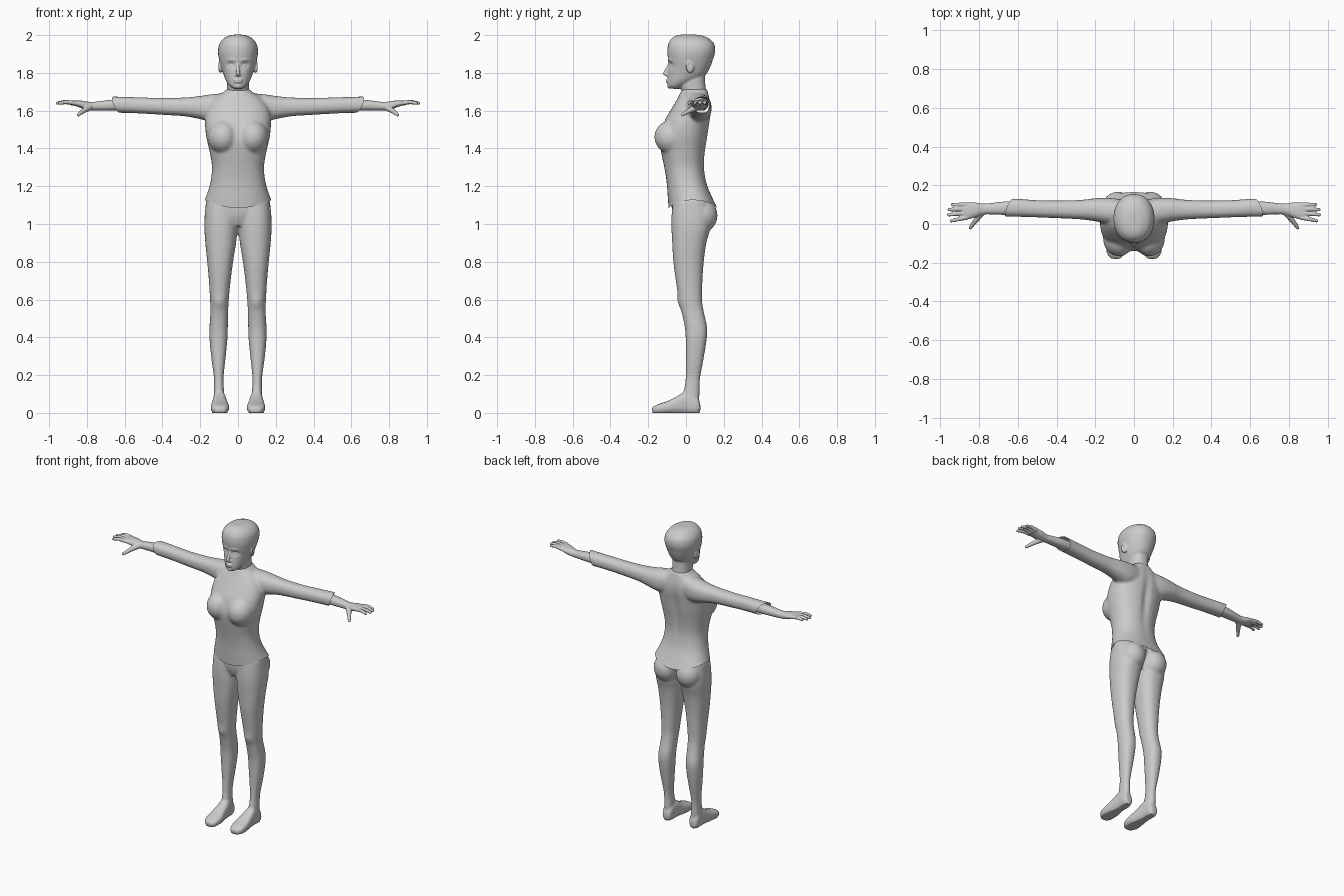
import bpy
import bmesh
import math
from mathutils import Vector, Matrix

cube = bpy.data.objects.get("Cube")
if cube:
    bpy.data.objects.remove(cube, do_unlink=True)

grey = bpy.data.materials.new("plain grey")
grey.use_nodes = True
grey.diffuse_color = (0.6, 0.6, 0.6, 1)
grey.node_tree.nodes["Principled BSDF"].inputs["Base Color"].default_value = (0.6, 0.6, 0.6, 1)

SIDES = (1, -1)


def smooth_rows(rows, steps=5):
    """Catmull-Rom interpolation between the stations of a loft."""
    out = []
    for i in range(len(rows) - 1):
        p0, p1 = rows[max(i - 1, 0)], rows[i]
        p2, p3 = rows[i + 1], rows[min(i + 2, len(rows) - 1)]
        for k in range(steps):
            t = k / steps
            out.append([b + 0.5 * t * (c - a + t * (2 * a - 5 * b + 4 * c - d + t * (3 * (b - c) + d - a)))
                        for a, b, c, d in zip(p0, p1, p2, p3)])
    out.append(list(rows[-1]))
    return out


def loft(bm, axis, rows, s=1, power=2.3, n=32):
    """Closed tube along an axis; each row is station, min a, max a, min b, max b."""
    rings = []
    for t, a0, a1, b0, b1 in smooth_rows(rows):
        ring = []
        for k in range(n):
            ang = math.tau * k / n
            c, d = math.cos(ang), math.sin(ang)
            a = (a0 + a1) / 2 + (a1 - a0) / 2 * math.copysign(abs(c) ** (2 / power), c)
            b = (b0 + b1) / 2 + (b1 - b0) / 2 * math.copysign(abs(d) ** (2 / power), d)
            x, y, z = {"x": (t, a, b), "y": (a, t, b), "z": (a, b, t)}[axis]
            ring.append(bm.verts.new((s * x, y, z)))
        rings.append(ring)
    for r, q in zip(rings, rings[1:]):
        for k in range(n):
            bm.faces.new((r[k], r[(k + 1) % n], q[(k + 1) % n], q[k]))
    bm.faces.new(rings[0])
    bm.faces.new(rings[-1])


def centred(rows):
    return [(z, -w, w, y0, y1) for z, w, y0, y1 in rows]


def ball(bm, centre, radii):
    m = Matrix.Translation(centre) @ Matrix.Diagonal((*radii, 1))
    bmesh.ops.create_uvsphere(bm, u_segments=24, v_segments=14, radius=1, matrix=m)


def segment(bm, a, b, r1, r2):
    a, b = Vector(a), Vector(b)
    m = Matrix.Translation((a + b) / 2) @ (b - a).to_track_quat("Z", "Y").to_matrix().to_4x4()
    bmesh.ops.create_cone(bm, cap_ends=True, segments=14, radius1=r1, radius2=r2,
                          depth=(b - a).length, matrix=m)
    ball(bm, a, (r1,) * 3)
    ball(bm, b, (r2,) * 3)


def fuse(name, bm, voxel, passes, cuts=(), dents=(), reshape=None):
    """Weld the shells into one skin, trim open ends, then press in soft details."""
    bmesh.ops.recalc_face_normals(bm, faces=bm.faces)
    me = bpy.data.meshes.new(name)
    bm.to_mesh(me)
    bm.free()
    ob = bpy.data.objects.new(name, me)
    bpy.context.scene.collection.objects.link(ob)
    rem = ob.modifiers.new("weld", "REMESH")
    rem.mode = "VOXEL"
    rem.voxel_size = voxel
    soft = ob.modifiers.new("soften", "SMOOTH")
    soft.factor = 0.5
    soft.iterations = passes
    bpy.context.view_layer.update()
    deps = bpy.context.evaluated_depsgraph_get()
    baked = bpy.data.meshes.new_from_object(ob.evaluated_get(deps))
    ob.modifiers.clear()
    ob.data = baked
    bm = bmesh.new()
    bm.from_mesh(baked)
    for co, no in cuts:
        geom = list(bm.verts) + list(bm.edges) + list(bm.faces)
        bmesh.ops.bisect_plane(bm, geom=geom, plane_co=co, plane_no=no, clear_outer=True)
    for v in bm.verts:
        move = Vector()
        for c, r, push in dents:
            d = sum(((v.co[i] - c[i]) / r[i]) ** 2 for i in range(3))
            if d < 9:
                move += Vector(push) * math.exp(-d)
        v.co += move
        if reshape:
            reshape(v.co)
    for f in bm.faces:
        f.smooth = True
    bm.to_mesh(baked)
    bm.free()
    baked.materials.clear()
    baked.materials.append(grey)
    return ob


# Shirt: torso, bust and sleeves
bm = bmesh.new()
loft(bm, "z", centred([
    (1.05, .187, -.092, .185), (1.1, .18, -.092, .17), (1.15, .165, -.096, .143),
    (1.22, .146, -.102, .11), (1.3, .138, -.115, .097), (1.38, .15, -.132, .102),
    (1.46, .168, -.145, .115), (1.53, .175, -.122, .125), (1.58, .172, -.095, .132),
    (1.63, .155, -.065, .132), (1.67, .12, -.042, .124), (1.7, .075, -.028, .116),
    (1.715, .06, -.02, .112)]))
for s in SIDES:
    ball(bm, (s * .078, -.075, 1.46), (.082, .093, .09))
    loft(bm, "x", [
        (.05, .0, .125, 1.55, 1.693), (.13, .0, .135, 1.54, 1.688), (.2, .014, .133, 1.555, 1.678),
        (.28, .024, .124, 1.57, 1.67), (.4, .03, .121, 1.578, 1.667), (.5, .034, .123, 1.584, 1.67),
        (.6, .037, .13, 1.588, 1.673), (.72, .038, .136, 1.59, 1.677)], s)


def droop_hem(co):
    if co.z < 1.25 and abs(co.x) < .3:
        co.z += (1.25 - co.z) / .14 * (.018 - .043 * (1 - (co.x / .18) ** 2))


fuse("shirt", bm, .008, 8,
     cuts=[((0, 0, 1.11), (0, 0, -1))] + [((s * .64, .085, 1.63), (s, .4, -.4)) for s in SIDES],
     dents=[((0, .13, 1.45), (.025, .05, .16), (0, -.012, 0)),
            ((0, -.16, 1.48), (.03, .06, .06), (0, .008, 0))],
     reshape=droop_hem)

# Legs: pelvis, thighs, calves and feet
bm = bmesh.new()
loft(bm, "z", centred([
    (.99, .06, -.05, .09), (1.04, .15, -.07, .12), (1.1, .172, -.076, .14), (1.18, .14, -.07, .1)]))
for s in SIDES:
    ball(bm, (s * .083, .083, 1.045), (.082, .084, .09))
    loft(bm, "z", [
        (1.12, .0, .168, -.07, .12), (1.05, .0, .176, -.076, .135), (.98, .002, .178, -.077, .13),
        (.9, .01, .173, -.073, .108), (.8, .026, .163, -.067, .094), (.7, .039, .154, -.054, .087),
        (.6, .049, .148, -.038, .085), (.54, .052, .146, -.024, .093), (.45, .054, .151, -.006, .112),
        (.38, .057, .15, -.001, .108), (.28, .067, .14, .0, .092), (.18, .077, .127, -.002, .074),
        (.1, .073, .128, -.014, .071), (.03, .068, .13, -.02, .068)], s)
    loft(bm, "y", [
        (.076, .08, .12, .008, .045), (.058, .068, .131, -.003, .085), (.0, .063, .132, -.003, .112),
        (-.05, .056, .138, -.003, .086), (-.1, .047, .144, -.003, .062), (-.15, .05, .141, -.003, .045),
        (-.18, .068, .118, .0, .03)], s, power=2.8)


def flat_sole(co):
    if co.z < .006:
        co.z = 0


fuse("legs_and_feet", bm, .007, 6,
     dents=[((s * .098, -.035, .585), (.03, .03, .035), (0, -.008, 0)) for s in SIDES]
     + [((0, .15, 1.03), (.016, .07, .08), (0, -.022, 0))],
     reshape=flat_sole)

# Head: neck, skull, nose, lips and ears
bm = bmesh.new()
loft(bm, "z", centred([
    (1.62, .062, .0, .118), (1.67, .06, -.012, .114), (1.7, .058, -.022, .107),
    (1.74, .058, -.035, .102), (1.8, .06, -.04, .1)]))
loft(bm, "z", centred([
    (1.716, .024, -.086, -.03), (1.732, .045, -.096, .0), (1.76, .064, -.097, .06),
    (1.79, .076, -.096, .105), (1.83, .089, -.092, .128), (1.87, .1, -.095, .142),
    (1.91, .106, -.099, .154), (1.95, .1, -.095, .15), (1.98, .079, -.078, .125),
    (1.996, .05, -.055, .09), (2.002, .025, -.03, .06)]), power=2.15)
segment(bm, (0, -.09, 1.845), (0, -.111, 1.796), .007, .011)
ball(bm, (0, -.096, 1.789), (.017, .013, .008))
for z in (1.753, 1.763):
    ball(bm, (0, -.096, z), (.024, .012, .006))
ball(bm, (0, -.084, 1.73), (.022, .016, .014))
for s in SIDES:
    m = Matrix.Translation((s * .094, .022, 1.835)) @ Matrix.Rotation(s * .35, 4, "Z")
    bmesh.ops.create_uvsphere(bm, u_segments=20, v_segments=12, radius=1,
                              matrix=m @ Matrix.Diagonal((.011, .023, .036, 1)))
fuse("head", bm, .0045, 3,
     dents=[((s * .037, -.085, 1.842), (.02, .03, .014), (0, .013, 0)) for s in SIDES]
     + [((s * .036, -.085, 1.839), (.011, .03, .007), (0, -.008, 0)) for s in SIDES]
     + [((s * .036, -.09, 1.868), (.024, .03, .008), (0, -.004, 0)) for s in SIDES]
     + [((s * .105, .018, 1.84), (.02, .01, .018), (-s * .007, 0, 0)) for s in SIDES]
     + [((0, -.11, 1.758), (.02, .02, .003), (0, .004, 0))])

# Forearms and hands
for side, s in (("left", 1), ("right", -1)):
    bm = bmesh.new()
    loft(bm, "x", [
        (.55, .05, .115, 1.6, 1.66), (.66, .047, .116, 1.6, 1.658), (.74, .05, .108, 1.601, 1.649),
        (.78, .048, .105, 1.602, 1.646), (.82, .034, .111, 1.61, 1.652), (.86, .024, .11, 1.624, 1.654),
        (.885, .026, .106, 1.628, 1.652)], s)
    for y0, y1, tip in ((.1, .1, .938), (.079, .074, .955), (.056, .047, .957), (.033, .016, .943)):
        mid = (s * (tip - .035), (y0 + y1) / 2, 1.646)
        segment(bm, (s * .865, y0, 1.64), mid, .012, .0105)
        segment(bm, mid, (s * tip, y1, 1.64), .0105, .0085)
    segment(bm, (s * .785, .06, 1.62), (s * .82, .015, 1.598), .019, .013)
    segment(bm, (s * .82, .015, 1.598), (s * .845, -.019, 1.578), .013, .009)
    fuse(side + "_hand", bm, .0038, 3)
